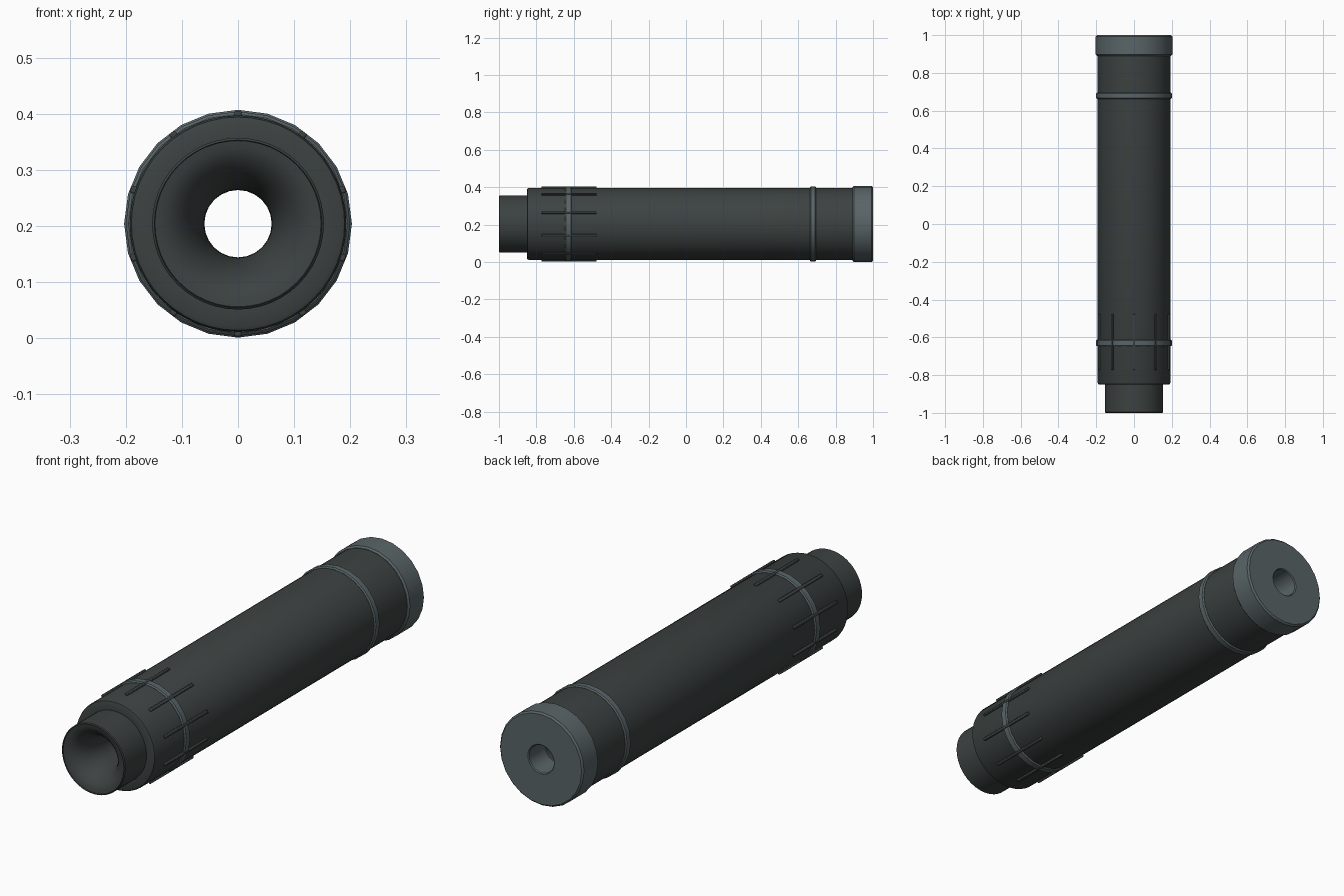
import bpy, bmesh, math
from mathutils import Matrix

old = bpy.data.objects.get("Cube")
if old:
    bpy.data.objects.remove(old)

AXIS_Z = 0.204


def material(name, rgb):
    m = bpy.data.materials.new(name)
    m.use_nodes = True
    m.diffuse_color = (*rgb, 1)
    m.node_tree.nodes["Principled BSDF"].inputs["Base Color"].default_value = (*rgb, 1)
    return m


dark = material("dark grey", (0.045, 0.054, 0.053))
light = material("slate grey", (0.100, 0.128, 0.135))


def finish(name, bm, mat):
    bmesh.ops.recalc_face_normals(bm, faces=bm.faces)
    mesh = bpy.data.meshes.new(name)
    bm.to_mesh(mesh)
    bm.free()
    mesh.materials.append(mat)
    ob = bpy.data.objects.new(name, mesh)
    bpy.context.collection.objects.link(ob)
    ob.location.z = AXIS_Z
    bpy.ops.object.select_all(action="DESELECT")
    ob.select_set(True)
    bpy.context.view_layer.objects.active = ob
    bpy.ops.object.shade_smooth_by_angle(angle=math.radians(35))
    return ob


def lathe(name, profile, mat, sides):
    """Turn a closed (y, radius) outline round the long axis."""
    bm = bmesh.new()
    rings = []
    for i in range(sides):
        a = math.tau * i / sides
        rings.append([bm.verts.new((r * math.sin(a), y, r * math.cos(a))) for y, r in profile])
    n = len(profile)
    for i in range(sides):
        p, q = rings[i], rings[(i + 1) % sides]
        for j in range(n):
            k = (j + 1) % n
            bm.faces.new((p[j], p[k], q[k], q[j]))
    return finish(name, bm, mat)


def collar(y0, y1, inner, outer, bevel):
    """Outline of a ring with chamfered outer edges."""
    return [(y0, inner), (y0, outer - bevel), (y0 + bevel, outer),
            (y1 - bevel, outer), (y1, outer - bevel), (y1, inner)]


# Main tube, with a stepped neck and a flared mouth leading into the bore
BORE, NECK, TUBE = 0.06, 0.153, 0.193
flare = []
for i in range(11):
    t = math.radians(9 * i)
    flare.append((-0.84 - 0.155 * math.sin(t), BORE + 0.088 * (1 - math.cos(t))))
outer = [(-1, NECK - 0.004), (-0.996, NECK), (-0.85, NECK), (-0.85, TUBE - 0.009),
         (-0.847, TUBE - 0.003), (-0.84, TUBE), (0.9, TUBE), (0.9, BORE)]
lathe("tube", flare + outer, dark, 48)

# Trim rings and end cap
lathe("front_ring", collar(-0.647, -0.611, 0.185, 0.2, 0.005), light, 24)
lathe("rear_ring", collar(0.662, 0.696, 0.185, 0.2, 0.005), light, 24)
cap = collar(0.89, 1, BORE, 0.203, 0.007)
cap[-1:] = [(1, BORE + 0.004), (0.996, BORE)]
lathe("end_cap", cap, light, 24)

# Grip ribs spaced round the front of the tube
RIBS = 10
bm = bmesh.new()
for i in range(RIBS):
    place = (Matrix.Rotation(math.tau * i / RIBS, 4, "Y")
             @ Matrix.Translation((0, -0.625, 0.193))
             @ Matrix.Diagonal((0.013, 0.295, 0.016, 1)))
    bmesh.ops.create_cube(bm, size=1, matrix=place)
ribs = finish("grip_ribs", bm, dark)
bevel = ribs.modifiers.new("rounded_edges", "BEVEL")
bevel.width = 0.003
bevel.segments = 2
